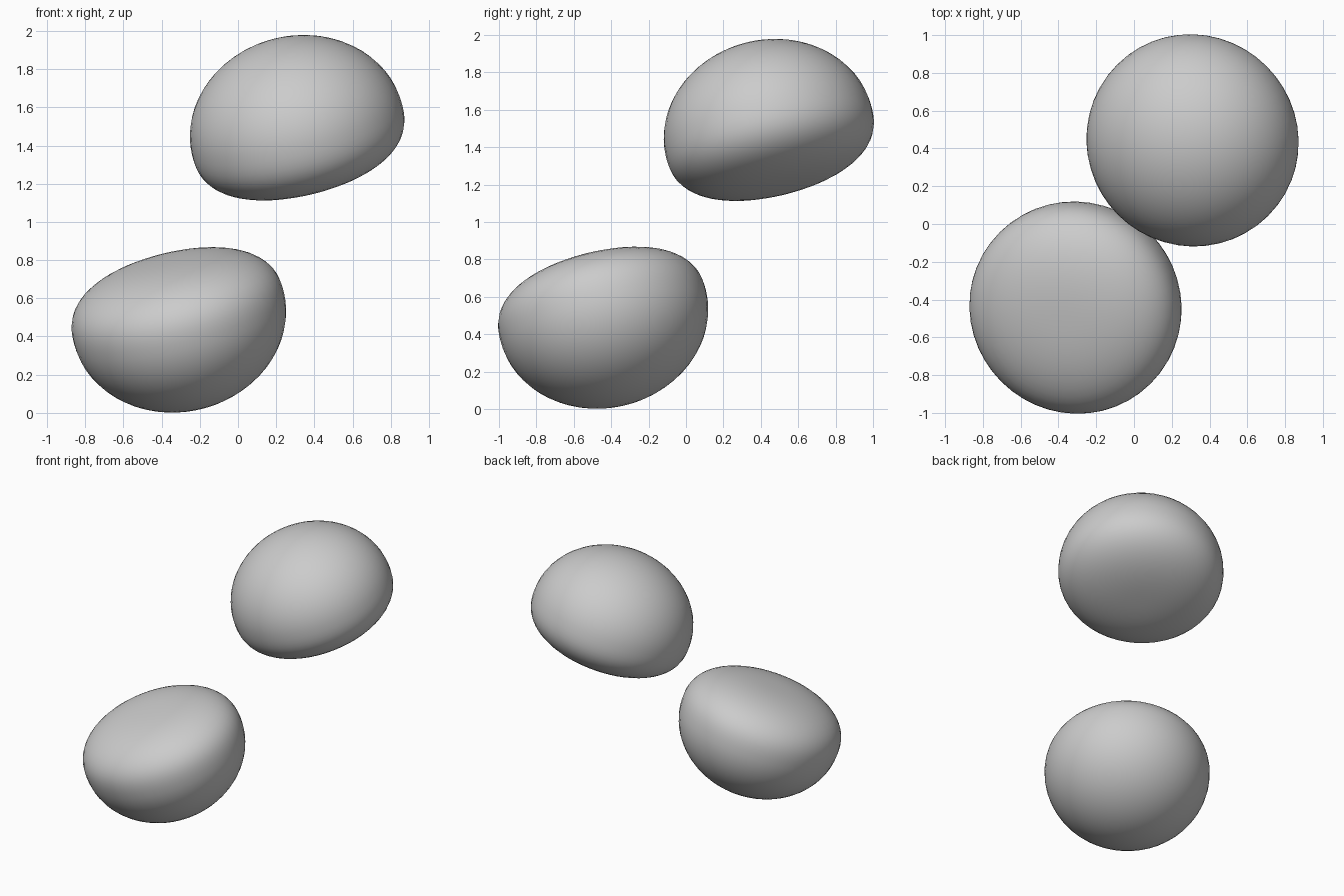
import bpy, bmesh, math
from mathutils import Vector, Matrix

if "Cube" in bpy.data.objects:
    bpy.data.objects.remove(bpy.data.objects["Cube"])

RADIUS, FLAT_H, DOME_H, POWER = 0.566, 0.31, 0.49, 2.5


def pebble(name, centre, axis):
    """Round body: elliptical dome on one side, flattened face towards axis."""
    bm = bmesh.new()
    bmesh.ops.create_uvsphere(bm, u_segments=48, v_segments=32, radius=1)
    for v in bm.verts:
        r, h = math.hypot(v.co.x, v.co.y), v.co.z
        if h > 0:
            # squarer, shallower profile on the flattened side
            k = (r ** POWER + h ** POWER) ** (-1 / POWER)
            v.co = Vector((v.co.x * k * RADIUS, v.co.y * k * RADIUS, h * k * FLAT_H))
        else:
            v.co = Vector((v.co.x * RADIUS, v.co.y * RADIUS, h * DOME_H))
    turn = Vector((0, 0, 1)).rotation_difference(Vector(axis)).to_matrix().to_4x4()
    bm.transform(Matrix.Translation(centre) @ turn)
    for f in bm.faces:
        f.smooth = True
    mesh = bpy.data.meshes.new(name)
    bm.to_mesh(mesh)
    bm.free()
    obj = bpy.data.objects.new(name, mesh)
    bpy.context.collection.objects.link(obj)


# The two blobs are point-symmetric, flattened faces turned to each other
for name, s in (("lower_blob", 1), ("upper_blob", -1)):
    pebble(name, (-0.31 * s, -0.443 * s, 0.99 - 0.49 * s),
           (-0.23 * s, -0.23 * s, 0.945 * s))
